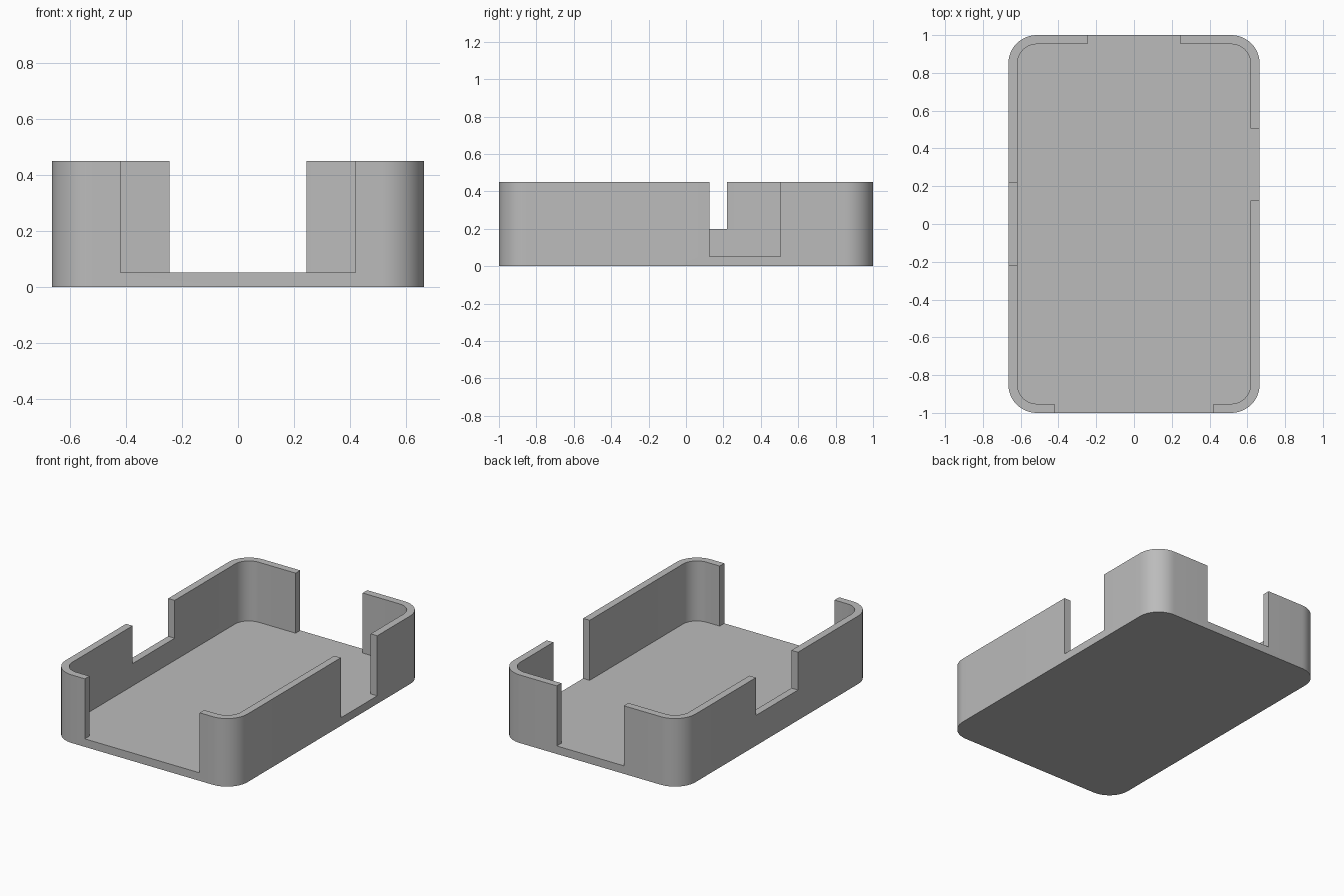
import bpy, bmesh, math

if "Cube" in bpy.data.objects:
    bpy.data.objects.remove(bpy.data.objects["Cube"])

HALF_X, HALF_Y, HEIGHT = 0.665, 1.0, 0.45
FLOOR, WALL, RADIUS = 0.053, 0.048, 0.15

grey = bpy.data.materials.new("plain grey")
grey.diffuse_color = (0.5, 0.5, 0.5, 1)
grey.use_nodes = True
grey.node_tree.nodes["Principled BSDF"].inputs["Base Color"].default_value = grey.diffuse_color


def rounded_block(name, hx, hy, r, z0, z1, steps=12):
    """Upright block with rounded vertical corners."""
    bm = bmesh.new()
    ring = []
    for i, (sx, sy) in enumerate([(1, 1), (-1, 1), (-1, -1), (1, -1)]):
        for k in range(steps + 1):
            a = math.pi / 2 * (i + k / steps)
            ring.append(bm.verts.new((sx * (hx - r) + r * math.cos(a),
                                      sy * (hy - r) + r * math.sin(a), z0)))
    base = bm.faces.new(ring)
    top = bmesh.ops.extrude_face_region(bm, geom=[base])["geom"]
    bmesh.ops.translate(bm, vec=(0, 0, z1 - z0),
                        verts=[v for v in top if isinstance(v, bmesh.types.BMVert)])
    bmesh.ops.recalc_face_normals(bm, faces=bm.faces)
    return add_object(name, bm)


def box(name, x0, x1, y0, y1, z0, z1):
    bm = bmesh.new()
    bmesh.ops.create_cube(bm, size=1)
    for v in bm.verts:
        v.co = (x1 if v.co.x > 0 else x0, y1 if v.co.y > 0 else y0, z1 if v.co.z > 0 else z0)
    return add_object(name, bm)


def add_object(name, bm):
    mesh = bpy.data.meshes.new(name)
    bm.to_mesh(mesh)
    bm.free()
    mesh.materials.append(grey)
    obj = bpy.data.objects.new(name, mesh)
    bpy.context.collection.objects.link(obj)
    return obj


# Open tray
tray = rounded_block("tray", HALF_X, HALF_Y, RADIUS, 0, HEIGHT)

# Hollow interior and the four wall openings
ix, iy = HALF_X - WALL, HALF_Y - WALL
cutters = [
    rounded_block("interior_cutter", ix, iy, RADIUS - WALL, FLOOR, 0.6),
    box("front_opening_cutter", -0.42, 0.42, -1.1, -0.8, FLOOR, 0.6),
    box("back_opening_cutter", -0.245, 0.245, 0.8, 1.1, FLOOR, 0.6),
    box("right_opening_cutter", 0.5, 0.8, 0.125, 0.505, FLOOR, 0.6),
    box("left_notch_cutter", -0.8, -0.5, -0.22, 0.22, 0.2, 0.6),
]
bpy.context.view_layer.objects.active = tray
for cutter in cutters:
    mod = tray.modifiers.new(cutter.name, 'BOOLEAN')
    mod.operation, mod.solver, mod.object = 'DIFFERENCE', 'EXACT', cutter
    bpy.ops.object.modifier_apply(modifier=mod.name)
for cutter in cutters:
    bpy.data.objects.remove(cutter)

# Soft corners, crisp edges
bpy.ops.object.select_all(action='DESELECT')
tray.select_set(True)
bpy.ops.object.shade_smooth_by_angle(angle=math.radians(30))
